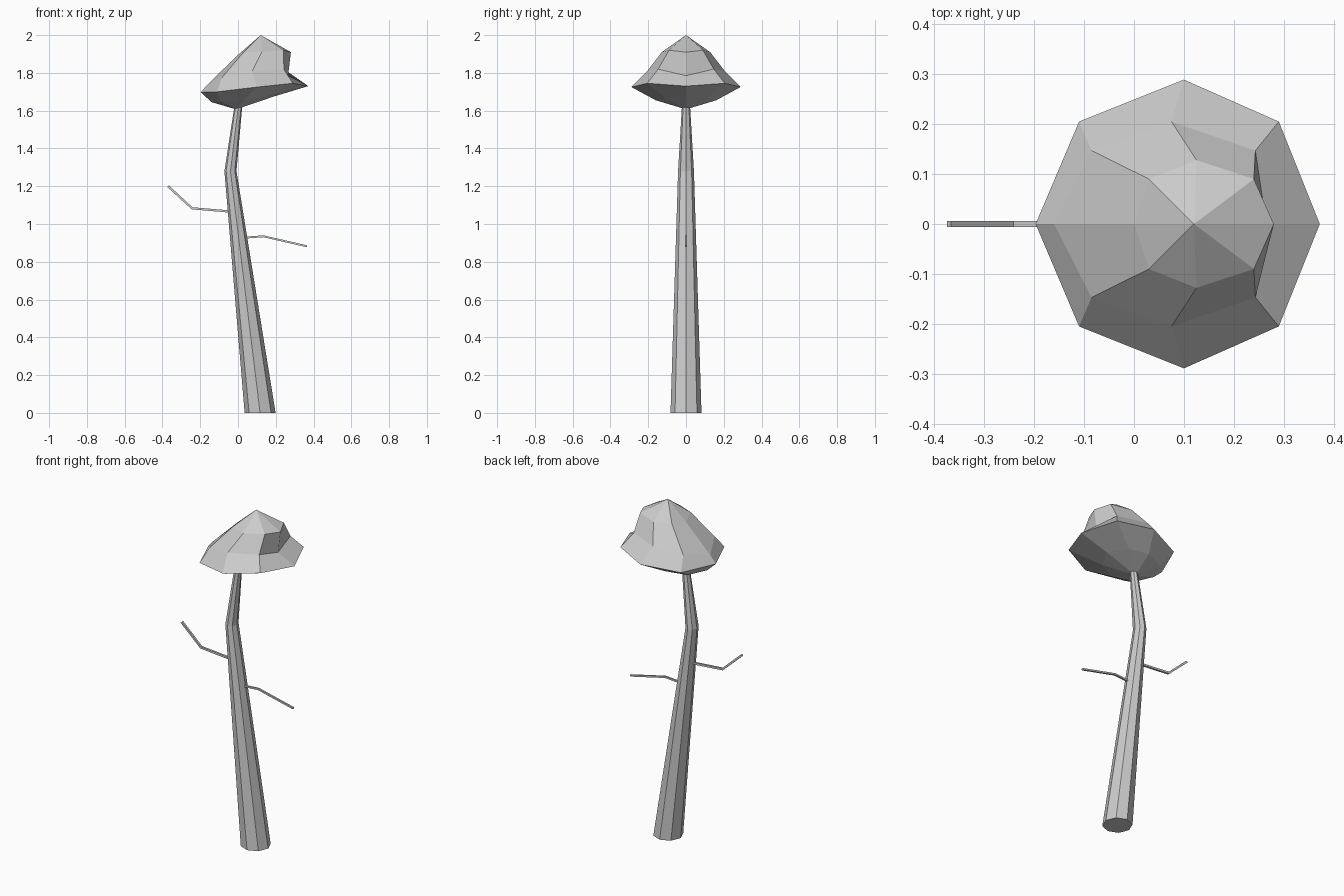
import bpy
from math import cos, sin, pi
from mathutils import Vector

if "Cube" in bpy.data.objects:
    bpy.data.objects.remove(bpy.data.objects["Cube"])


def loft(name, rings, start_tip=None, end_tip=None):
    """Skin equal-sized rings; close each end with a tip point or a flat cap."""
    n = len(rings[0])
    verts = [v for r in rings for v in r]
    faces = []
    for k in range(len(rings) - 1):
        a, b = k * n, (k + 1) * n
        faces += [(a + i, a + (i + 1) % n, b + (i + 1) % n, b + i) for i in range(n)]
    last = (len(rings) - 1) * n
    if start_tip:
        verts.append(start_tip)
        faces += [((i + 1) % n, i, len(verts) - 1) for i in range(n)]
    else:
        faces.append(tuple(reversed(range(n))))
    if end_tip:
        verts.append(end_tip)
        faces += [(last + i, last + (i + 1) % n, len(verts) - 1) for i in range(n)]
    else:
        faces.append(tuple(range(last, last + n)))
    mesh = bpy.data.meshes.new(name)
    mesh.from_pydata([tuple(v) for v in verts], [], faces)
    mesh.update()
    obj = bpy.data.objects.new(name, mesh)
    bpy.context.collection.objects.link(obj)
    return obj


def octagon(x, z, rx, ry):
    return [(x + rx * cos(i * pi / 4), ry * sin(i * pi / 4), z) for i in range(8)]


def mirrored(half):
    """Half ring from +x round to -x, mirrored across y."""
    return half + [(x, -y, z) for x, y, z in half[-2:0:-1]]


def branch(name, path, r):
    """Square twig following (x, z) points."""
    pts = [Vector((x, 0, z)) for x, z in path]
    side = Vector((0, 1, 0))
    rings = []
    for i, p in enumerate(pts):
        t = (pts[min(i + 1, len(pts) - 1)] - pts[max(i - 1, 0)]).normalized()
        up = t.cross(side)
        rings.append([p + r * (a * side + b * up)
                      for a, b in ((-1, 1), (-1, -1), (1, -1), (1, 1))])
    return loft(name, rings)


# Leaning, bent trunk
loft("trunk", [octagon(0.117, 0, 0.082, 0.082),
               octagon(-0.04, 1.28, 0.032, 0.042),
               octagon(0.005, 1.65, 0.02, 0.02)])

# Twigs
branch("left_branch", [(-0.03, 1.065), (-0.243, 1.083), (-0.37, 1.20)], 0.006)
branch("right_branch", [(0.0, 0.925), (0.135, 0.935), (0.365, 0.882)], 0.005)

# Faceted crown, rings from the underside to the top
crown_rings = [
    [(0.19, 0, 1.675), (0.13, 0.113, 1.67), (0.03, 0.16, 1.655),
     (-0.09, 0.113, 1.645), (-0.14, 0, 1.645)],
    [(0.372, 0, 1.73), (0.29, 0.205, 1.745), (0.10, 0.289, 1.725),
     (-0.11, 0.205, 1.70), (-0.197, 0, 1.697)],
    [(0.265, 0, 1.785), (0.243, 0.147, 1.82), (0.075, 0.205, 1.81),
     (-0.085, 0.147, 1.775), (-0.16, 0, 1.74)],
    [(0.28, 0, 1.91), (0.24, 0.09, 1.92), (0.125, 0.128, 1.91),
     (0.03, 0.09, 1.91), (0.0, 0, 1.895)],
]
loft("crown", [mirrored(h) for h in crown_rings],
     start_tip=(-0.01, 0, 1.607), end_tip=(0.12, 0, 2.0))
